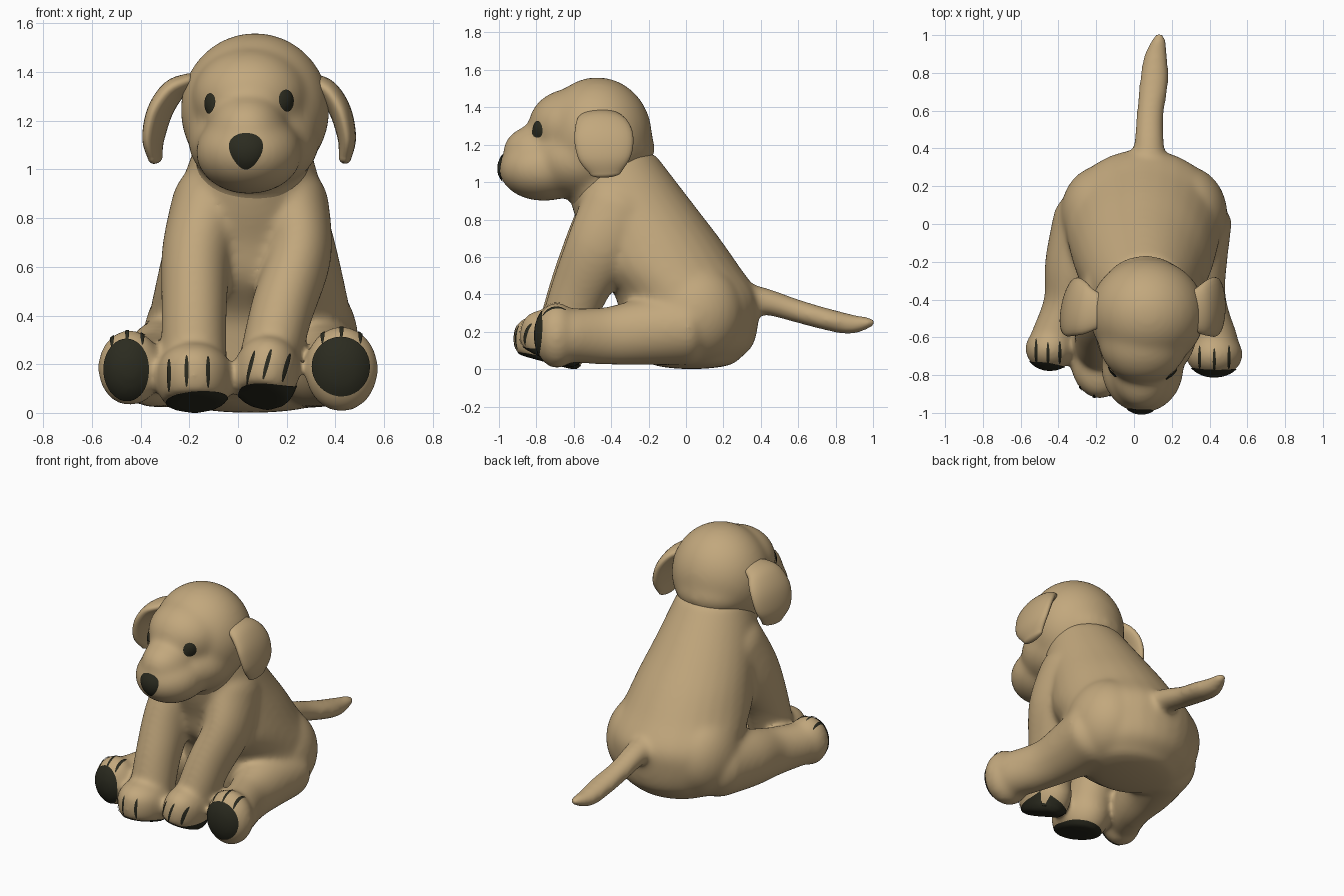
import bpy, bmesh, math
from mathutils import Vector, Matrix
from mathutils.bvhtree import BVHTree

if "Cube" in bpy.data.objects:
    bpy.data.objects.remove(bpy.data.objects["Cube"])

X, Y, Z = Vector((1, 0, 0)), Vector((0, 1, 0)), Vector((0, 0, 1))


def material(name, colour):
    m = bpy.data.materials.new(name)
    m.use_nodes = True
    m.diffuse_color = (*colour, 1)
    bsdf = m.node_tree.nodes["Principled BSDF"]
    bsdf.inputs["Base Color"].default_value = (*colour, 1)
    bsdf.inputs["Roughness"].default_value = 0.8
    return m


FUR = material("tan fur", (0.54, 0.39, 0.205))
DARK = material("dark felt", (0.024, 0.024, 0.014))


def finish(name, bm, mat):
    bmesh.ops.recalc_face_normals(bm, faces=bm.faces)
    for f in bm.faces:
        f.smooth = True
    mesh = bpy.data.meshes.new(name)
    bm.to_mesh(mesh)
    bm.free()
    mesh.materials.append(mat)
    obj = bpy.data.objects.new(name, mesh)
    bpy.context.collection.objects.link(obj)
    return obj


def blob(bm, centre, radii):
    """Ellipsoid."""
    mat = Matrix.Translation(centre) @ Matrix.Diagonal((*radii, 1))
    bmesh.ops.create_uvsphere(bm, u_segments=32, v_segments=20, radius=1, matrix=mat)


def front_foot(bm, centre, radii, tilt, roll):
    """Ellipsoid with a flat sole, tipped back and rolled sideways."""
    verts = bmesh.ops.create_uvsphere(bm, u_segments=32, v_segments=20, radius=1)["verts"]
    for v in verts:
        if v.co.z < 0:
            v.co.z = max(v.co.z, -0.6) / 0.6
    mat = (Matrix.Translation(centre) @ Matrix.Rotation(roll, 4, 'Y')
           @ Matrix.Rotation(tilt, 4, 'X') @ Matrix.Diagonal((*radii, 1)))
    bmesh.ops.transform(bm, matrix=mat, verts=verts)


def spline(keys, steps=5):
    """Catmull-Rom curve through rows of numbers."""
    k = [keys[0]] + list(keys) + [keys[-1]]
    out = []
    for i in range(1, len(k) - 2):
        for s in range(steps):
            t = s / steps
            out.append([0.5 * (2 * b + (c - a) * t + (2 * a - 5 * b + 4 * c - d) * t * t
                               + (3 * b - a - 3 * c + d) * t ** 3)
                        for a, b, c, d in zip(*k[i - 1:i + 3])])
    return out + [list(keys[-1])]


def loft(bm, keys, side=X, level=False, cap=1.0, n=28):
    """Rounded tube through rows of x, y, z, side radius, depth radius."""
    rows = spline(keys)
    pts = [Vector(r[:3]) for r in rows]
    frames = []
    for i, r in enumerate(rows):
        t = Z if level else (pts[min(i + 1, len(pts) - 1)] - pts[max(i - 1, 0)]).normalized()
        frames.append((pts[i], t, r[3], r[4]))

    def rounded(frame, sign):
        p, t, a, b = frame
        for k in range(1, 6):
            ang = math.radians(17 * k)
            yield (p + t * sign * cap * min(a, b) * math.sin(ang), t,
                   a * math.cos(ang), b * math.cos(ang))

    frames = list(rounded(frames[0], -1))[::-1] + frames + list(rounded(frames[-1], 1))
    rings = []
    for p, t, a, b in frames:
        u = (side - t * side.dot(t)).normalized()
        v = t.cross(u)
        rings.append([bm.verts.new(p + u * a * math.cos(2 * math.pi * j / n)
                                   + v * b * math.sin(2 * math.pi * j / n)) for j in range(n)])
    for r0, r1 in zip(rings, rings[1:]):
        for j in range(n):
            bm.faces.new((r0[j], r0[(j + 1) % n], r1[(j + 1) % n], r1[j]))
    bm.faces.new(rings[0][::-1])
    bm.faces.new(rings[-1])


def fuse(obj, smooth, voxel=0.014):
    """Melt overlapping shells into one soft skin; return its ray tree."""
    rm = obj.modifiers.new("Fuse", 'REMESH')
    rm.mode, rm.voxel_size, rm.use_smooth_shade = 'VOXEL', voxel, True
    sm = obj.modifiers.new("Soften", 'SMOOTH')
    sm.factor, sm.iterations = 0.5, smooth
    deps = bpy.context.evaluated_depsgraph_get()
    mesh = bpy.data.meshes.new_from_object(obj.evaluated_get(deps))
    obj.modifiers.clear()
    obj.data = mesh
    mesh.materials.clear()
    mesh.materials.append(FUR)
    mesh.polygons.foreach_set("use_smooth", [True] * len(mesh.polygons))
    return BVHTree.FromPolygons([v.co for v in mesh.vertices],
                                [p.vertices[:] for p in mesh.polygons])


def patch(name, tree, centre, normal, up, ru, rv, bulge=0.0, taper=0.0, n=40, m=12):
    """Thin oval plate laid onto a skin."""
    normal = Vector(normal).normalized()
    up = Vector(up)
    up = (up - normal * up.dot(normal)).normalized()
    side = up.cross(normal)
    bm = bmesh.new()

    def drop(r, ang):
        a, b = r * math.cos(ang), r * math.sin(ang)
        p = Vector(centre) + side * a * ru * (1 + taper * b) + up * b * rv
        hit, nor, _, dist = tree.ray_cast(p + normal * 0.15, -normal)
        if hit is None or dist > 0.3:
            hit, nor, _, _ = tree.find_nearest(p)
        return bm.verts.new(hit + nor * (0.005 + bulge * (1 - r * r)))

    mid = drop(0, 0)
    rings = [[drop(k / m, 2 * math.pi * j / n) for j in range(n)] for k in range(1, m + 1)]
    for j in range(n):
        q = (j + 1) % n
        bm.faces.new((mid, rings[0][j], rings[0][q]))
        for r0, r1 in zip(rings, rings[1:]):
            bm.faces.new((r0[j], r1[j], r1[q], r0[q]))
    obj = finish(name, bm, DARK)
    if sum(p.normal.dot(normal) for p in obj.data.polygons) < 0:
        obj.data.flip_normals()


# Body: torso, limbs and tail melted together
bm = bmesh.new()
loft(bm, [(0.05, 0.03, 0.05, 0.29, 0.25), (0.05, 0.02, 0.13, 0.37, 0.34),
          (0.05, 0.02, 0.27, 0.42, 0.37), (0.05, 0.0, 0.4, 0.415, 0.385),
          (0.05, -0.11, 0.55, 0.385, 0.395), (0.05, -0.185, 0.7, 0.35, 0.365),
          (0.05, -0.27, 0.85, 0.31, 0.335), (0.055, -0.345, 1.0, 0.268, 0.295),
          (0.06, -0.385, 1.13, 0.225, 0.235)], level=True, cap=0.2)
# Haunches
blob(bm, (0.27, 0.05, 0.3), (0.225, 0.26, 0.27))
blob(bm, (-0.175, 0.05, 0.3), (0.215, 0.26, 0.27))
# Front legs and feet
loft(bm, [(-0.11, -0.36, 0.85, 0.165, 0.21), (-0.17, -0.47, 0.65, 0.145, 0.185),
          (-0.18, -0.58, 0.42, 0.135, 0.155), (-0.18, -0.65, 0.2, 0.135, 0.145)])
loft(bm, [(0.22, -0.36, 0.85, 0.155, 0.21), (0.25, -0.46, 0.65, 0.135, 0.185),
          (0.18, -0.57, 0.42, 0.13, 0.155), (0.13, -0.64, 0.22, 0.125, 0.14)])
front_foot(bm, (-0.18, -0.715, 0.16), (0.158, 0.21, 0.123), -0.27, 0)
front_foot(bm, (0.12, -0.695, 0.182), (0.135, 0.195, 0.125), -0.38, 0.18)
# Hind legs and feet
loft(bm, [(-0.24, 0.0, 0.22, 0.195, 0.2), (-0.315, -0.22, 0.2, 0.16, 0.18),
          (-0.355, -0.42, 0.178, 0.125, 0.155), (-0.43, -0.61, 0.18, 0.12, 0.135)])
loft(bm, [(0.31, 0.0, 0.22, 0.21, 0.2), (0.325, -0.22, 0.2, 0.17, 0.18),
          (0.36, -0.42, 0.178, 0.13, 0.155), (0.42, -0.63, 0.18, 0.135, 0.145)], cap=0.6)
blob(bm, (-0.445, -0.66, 0.185), (0.132, 0.117, 0.157))
blob(bm, (0.425, -0.69, 0.18), (0.152, 0.122, 0.177))
# Tail
loft(bm, [(0.08, 0.28, 0.38, 0.092, 0.092), (0.08, 0.43, 0.36, 0.08, 0.072),
          (0.085, 0.58, 0.315, 0.073, 0.063), (0.105, 0.74, 0.27, 0.078, 0.06),
          (0.115, 0.88, 0.24, 0.066, 0.055), (0.135, 0.985, 0.25, 0.036, 0.03)])
body = finish("body", bm, FUR)
body_tree = fuse(body, 28)

# Head: skull, nape, cheeks, brow, muzzle, bridge and neck
bm = bmesh.new()
blob(bm, (0.07, -0.475, 1.245), (0.308, 0.295, 0.317))
blob(bm, (0.06, -0.39, 1.18), (0.25, 0.225, 0.16))
blob(bm, (0.065, -0.57, 1.12), (0.272, 0.27, 0.21))
blob(bm, (0.05, -0.615, 1.295), (0.24, 0.23, 0.205))
blob(bm, (0.045, -0.76, 1.07), (0.22, 0.242, 0.172))
blob(bm, (0.04, -0.765, 1.165), (0.165, 0.215, 0.15))
blob(bm, (0.055, -0.445, 0.98), (0.235, 0.195, 0.2))
head = finish("head", bm, FUR)
head_tree = fuse(head, 40)

# Floppy ears
ear = [(0.30, -0.46, 1.36, 0.1, 0.035), (0.365, -0.455, 1.325, 0.135, 0.045),
       (0.42, -0.44, 1.24, 0.158, 0.045), (0.447, -0.435, 1.13, 0.14, 0.038),
       (0.44, -0.43, 1.05, 0.085, 0.026)]
bm = bmesh.new()
loft(bm, ear, side=Y)
finish("left_ear", bm, FUR)
bm = bmesh.new()
loft(bm, [(0.1 - x, *rest) for x, *rest in ear], side=Vector((0.2, 1, 0)).normalized())
finish("right_ear", bm, FUR)

# Face
patch("nose", head_tree, (0.033, -0.97, 1.075), (0, -1, 0.1), Z, 0.066, 0.073, 0.009, 0.3)
patch("right_eye", head_tree, (-0.11, -0.77, 1.27), (-0.25, -1, 0.1), Z, 0.028, 0.042, 0.009)
patch("left_eye", head_tree, (0.19, -0.77, 1.28), (0.25, -1, 0.1), Z, 0.036, 0.045, 0.009)

# Paw pads
patch("right_front_pad", body_tree, (-0.17, -0.735, 0.05), (0, -0.3, -1), -Y, 0.125, 0.17)
patch("left_front_pad", body_tree, (0.115, -0.72, 0.07), (-0.16, -0.42, -1), -Y, 0.115, 0.16)
patch("right_hind_pad", body_tree, (-0.462, -0.77, 0.177), (-0.12, -1, 0), Z, 0.092, 0.125)
patch("left_hind_pad", body_tree, (0.427, -0.8, 0.19), (0.12, -1, 0), Z, 0.115, 0.12)

# Toe stitches: x positions, depth, height, facing and slant
toes = {
    "right_front": ((-0.28, -0.21, -0.125), -0.87, 0.16, (0, -1, 0.35), (0, 0.35, 1)),
    "left_front": ((0.055, 0.12, 0.195), -0.85, 0.19, (0, -1, 0.4), (0.3, 0.4, 1)),
    "right_hind": ((-0.515, -0.455, -0.395), -0.69, 0.32, (0, -0.5, 1), (0, 1, 0.5)),
    "left_hind": ((0.35, 0.425, 0.5), -0.72, 0.33, (0, -0.5, 1), (0, 1, 0.5)),
}
for foot, (xs, y, z, normal, up) in toes.items():
    for i, x in enumerate(xs):
        patch(f"{foot}_toe_stitch_{i + 1}", body_tree, (x, y, z), normal, up, 0.008, 0.062, n=16, m=6)
